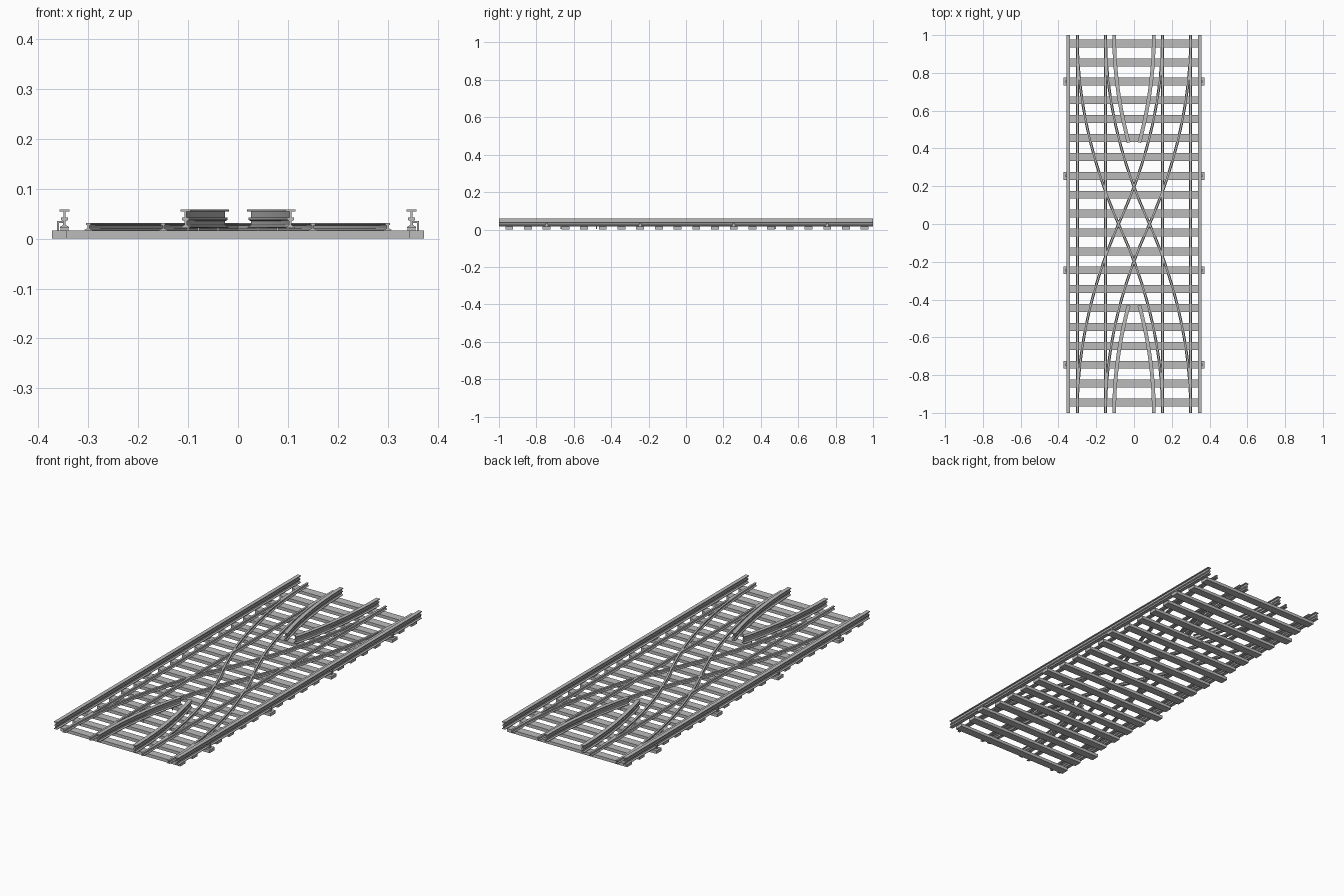
import bpy, bmesh
from mathutils import Vector

cube = bpy.data.objects.get("Cube")
if cube:
    bpy.data.objects.remove(cube)

grey = bpy.data.materials.new("track grey")
grey.use_nodes = True
grey.diffuse_color = (0.5, 0.5, 0.5, 1)
grey.node_tree.nodes["Principled BSDF"].inputs["Base Color"].default_value = (0.5, 0.5, 0.5, 1)


def finish(name, bm):
    bmesh.ops.recalc_face_normals(bm, faces=bm.faces)
    mesh = bpy.data.meshes.new(name)
    bm.to_mesh(mesh)
    bm.free()
    mesh.materials.append(grey)
    obj = bpy.data.objects.new(name, mesh)
    bpy.context.collection.objects.link(obj)
    return obj


def add_box(bm, x, y, z0, z1, sx, sy):
    verts = bmesh.ops.create_cube(bm, size=1)["verts"]
    for v in verts:
        v.co = Vector((x + v.co.x * sx, y + v.co.y * sy, (z0 + z1) / 2 + v.co.z * (z1 - z0)))


def sweep(bm, path, profile):
    """Carry a closed (across, height) profile along a flat path."""
    rings = []
    for i, p in enumerate(path):
        d = (path[min(i + 1, len(path) - 1)] - path[max(i - 1, 0)]).normalized()
        side = Vector((d.y, -d.x))
        rings.append([bm.verts.new((p.x + side.x * a, p.y + side.y * a, h)) for a, h in profile])
    n = len(profile)
    for r, s in zip(rings, rings[1:]):
        for k in range(n):
            bm.faces.new((r[k], r[(k + 1) % n], s[(k + 1) % n], s[k]))
    bm.faces.new(rings[0])
    bm.faces.new(rings[-1])


def rail_profile(base, top, foot, web, head):
    h = top - base
    half = [(foot, base), (foot, base + h * .12), (web, base + h * .3),
            (web, base + h * .65), (head, base + h * .75), (head, top)]
    return half + [(-a, z) for a, z in reversed(half)]


def straight(x):
    return [Vector((x, -1)), Vector((x, 1))]


def crossover(offset, start, end, flip, steps=48):
    """Line parallel to the S-shaped centre of a crossover track."""
    path = []
    for i in range(steps + 1):
        t = start + (end - start) * i / steps
        x = 0.225 * t * (2 - abs(t))
        slope = 0.45 * (1 - abs(t))
        normal = Vector((1, -slope)).normalized()
        p = Vector((x, t)) + normal * offset
        path.append(Vector((p.x * flip, p.y)))
    return path


# Sleepers, every fifth one longer to carry the power rail
bm = bmesh.new()
long_rows = []
for i in range(20):
    y = -0.945 + i * 0.1
    wide = i % 5 == 2
    if wide:
        long_rows.append(y)
    add_box(bm, 0, y, 0, 0.016, 0.746 if wide else 0.69, 0.042)
finish("sleepers", bm)

# Running rails
running = rail_profile(0.016, 0.032, 0.0075, 0.0018, 0.005)
bm = bmesh.new()
for x in (-0.3, -0.15, 0.15, 0.3):
    sweep(bm, straight(x), running)
finish("straight_rails", bm)

bm = bmesh.new()
for flip in (-1, 1):
    for offset in (-0.075, 0.075):
        sweep(bm, crossover(offset, -1, 1, flip), running)
rails = finish("crossover_rails", bm)

# Power rails with a cover board above
power_paths = [straight(-0.348), straight(0.348)]
for flip in (-1, 1):
    power_paths.append(crossover(-0.12, 0.40, 1, flip, 24))
    power_paths.append(crossover(0.12, -1, -0.40, flip, 24))
power = rail_profile(0.021, 0.043, 0.009, 0.0025, 0.007)
cover = [(-.01, .055), (.01, .055), (.01, .059), (-.01, .059)]
hanger = [(-.002, .043), (.002, .043), (.002, .055), (-.002, .055)]
for name, profile in (("power_rails", power), ("cover_boards", cover), ("cover_hangers", hanger)):
    bm = bmesh.new()
    for path in power_paths:
        sweep(bm, path, profile)
    finish(name, bm)

# Insulators and outer brackets on the long sleepers
bm = bmesh.new()
for side in (-1, 1):
    for y in long_rows:
        add_box(bm, side * 0.348, y, 0.016, 0.022, 0.016, 0.016)
        add_box(bm, side * 0.361, y, 0.016, 0.036, 0.004, 0.012)
        add_box(bm, side * 0.356, y, 0.032, 0.036, 0.012, 0.012)
finish("outer_brackets", bm)

# Posts below the inner power rails
bm = bmesh.new()
for path in power_paths[2:]:
    for i in (2, 10, 18):
        p = path[i] if path[0].y > 0 else path[24 - i]
        add_box(bm, p.x, p.y, 0.003, 0.022, 0.004, 0.004)
finish("inner_posts", bm)
